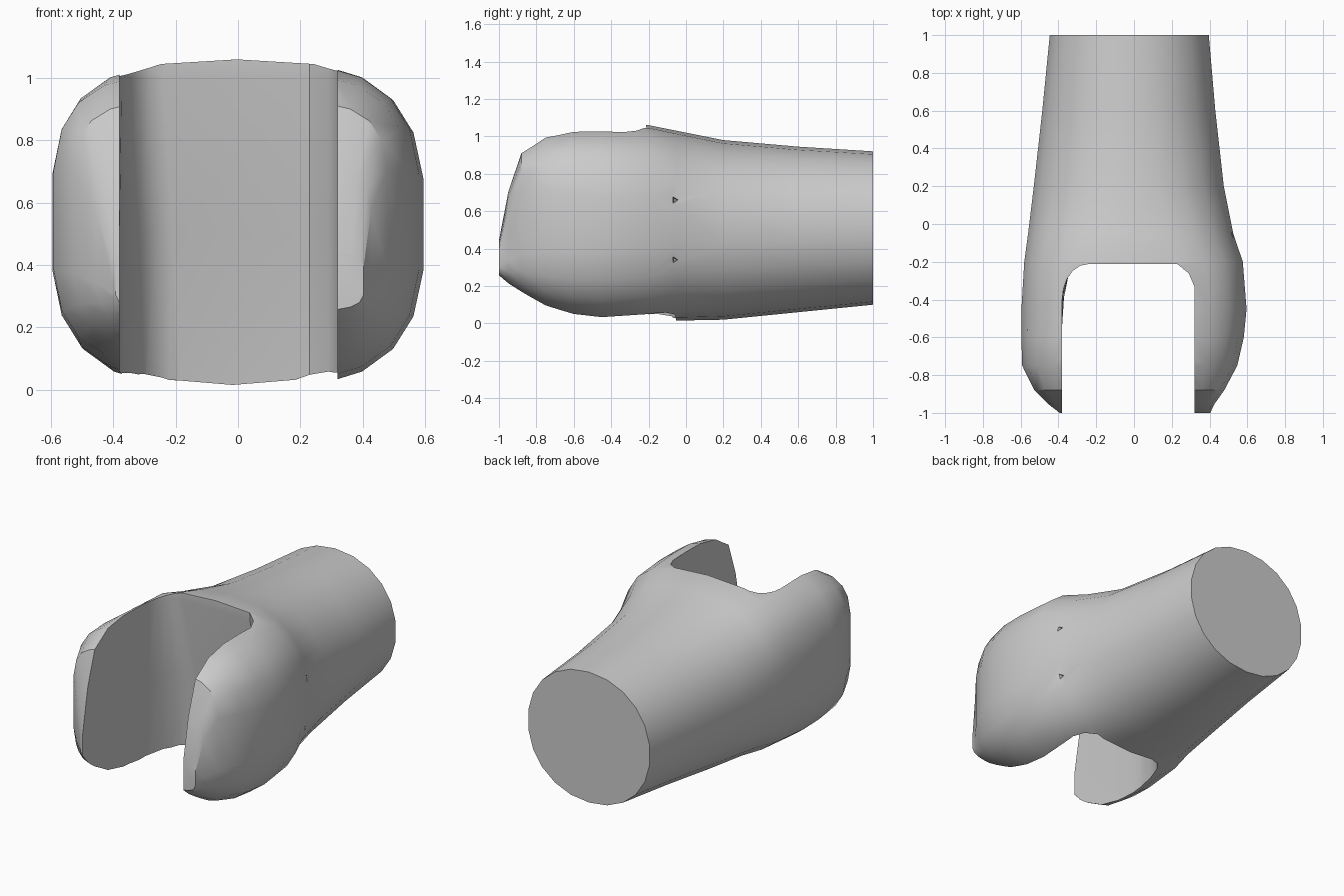
import bpy, bmesh, math
from mathutils import Vector

cube = bpy.data.objects.get("Cube")
if cube:
    bpy.data.objects.remove(cube)

grey = bpy.data.materials.new("plain_grey")
grey.use_nodes = True
grey.diffuse_color = (0.6, 0.6, 0.6, 1)
grey.node_tree.nodes["Principled BSDF"].inputs["Base Color"].default_value = (0.6, 0.6, 0.6, 1)


def loft(name, rings):
    """Skin matching closed rings of points and cap both ends."""
    bm = bmesh.new()
    loops = [[bm.verts.new(p) for p in ring] for ring in rings]
    n = len(loops[0])
    for a, b in zip(loops, loops[1:]):
        for i in range(n):
            j = (i + 1) % n
            bm.faces.new((a[i], a[j], b[j], b[i]))
    bm.faces.new(loops[0])
    bm.faces.new(loops[-1])
    bmesh.ops.recalc_face_normals(bm, faces=bm.faces)
    mesh = bpy.data.meshes.new(name)
    bm.to_mesh(mesh)
    bm.free()
    obj = bpy.data.objects.new(name, mesh)
    bpy.context.collection.objects.link(obj)
    mesh.materials.append(grey)
    return obj


def section(y, x0, x1, z0, z1, power, sides=22):
    """Rounded-box outline across the body at depth y."""
    ring = []
    for i in range(sides):
        a = math.tau * (i + 0.5) / sides
        c, s = math.cos(a), math.sin(a)
        u = math.copysign(abs(c) ** (2 / power), c)
        v = math.copysign(abs(s) ** (2 / power), s)
        ring.append(Vector(((x0 + x1) / 2 + u * (x1 - x0) / 2, y,
                            (z0 + z1) / 2 + v * (z1 - z0) / 2)))
    return ring


# Shaft flaring into a bulging, rounded fork end
body = loft("forked_shaft", [section(*s) for s in (
    (1.0, -.45, .40, .10, .92, 2.1),
    (.6, -.49, .435, .06, .945, 2.1),
    (.2, -.535, .48, .02, .98, 2.2),
    (-.05, -.565, .53, .015, 1.03, 2.5),
    (-.2, -.585, .58, .01, 1.06, 2.9),
    (-.45, -.60, .60, 0, 1.06, 3),
    (-.6, -.60, .585, .02, 1.055, 3.2),
    (-.75, -.595, .55, .07, 1.02, 3.6),
    (-.88, -.53, .48, .15, .93, 4.5),
    (-.95, -.46, .43, .2, .72, 5),
    (-1.0, -.395, .405, .25, .45, 5))])


def slot_outline(z, back, left_start, left_run):
    """Plan of the slot, with a wide corner on the right-hand jaw."""
    pts = [(.32, -1.2), (.32, back - .12), (.29, back - .05), (.23, back)]
    for i in range(6):
        a = math.pi / 2 * i / 5
        pts.append((-.38 + left_run * (1 - math.sin(a)),
                    left_start + (back - left_start) * math.cos(a)))
    pts.append((-.38, -1.2))
    return [Vector((x, y, z)) for x, y in pts]


# Slot between the jaws, its back wall leaning under the top edge
slot = loft("slot_cutter", [
    slot_outline(1.2, -.22, -.37, .13),
    slot_outline(1.0, -.21, -.40, .14),
    slot_outline(.5, -.11, -.48, .17),
    slot_outline(-.1, -.04, -.55, .20)])
cutters = [slot]

# Two tiny three-sided pits on the left flank
for z in (.34, .66):
    bpy.ops.mesh.primitive_cone_add(vertices=3, radius1=.035, radius2=.01, depth=.14,
                                    location=(.54, -.06, z), rotation=(0, -math.pi / 2, 0))
    pit = bpy.context.object
    pit.name = "pit_cutter"
    pit.data.materials.append(grey)
    cutters.append(pit)

for cutter in cutters:
    mod = body.modifiers.new("cut", 'BOOLEAN')
    mod.operation = 'DIFFERENCE'
    mod.solver = 'EXACT'
    mod.object = cutter
    bpy.ops.object.select_all(action='DESELECT')
    body.select_set(True)
    bpy.context.view_layer.objects.active = body
    bpy.ops.object.modifier_apply(modifier=mod.name)
    bpy.data.objects.remove(cutter)

bpy.ops.object.shade_smooth_by_angle(angle=math.radians(30))
